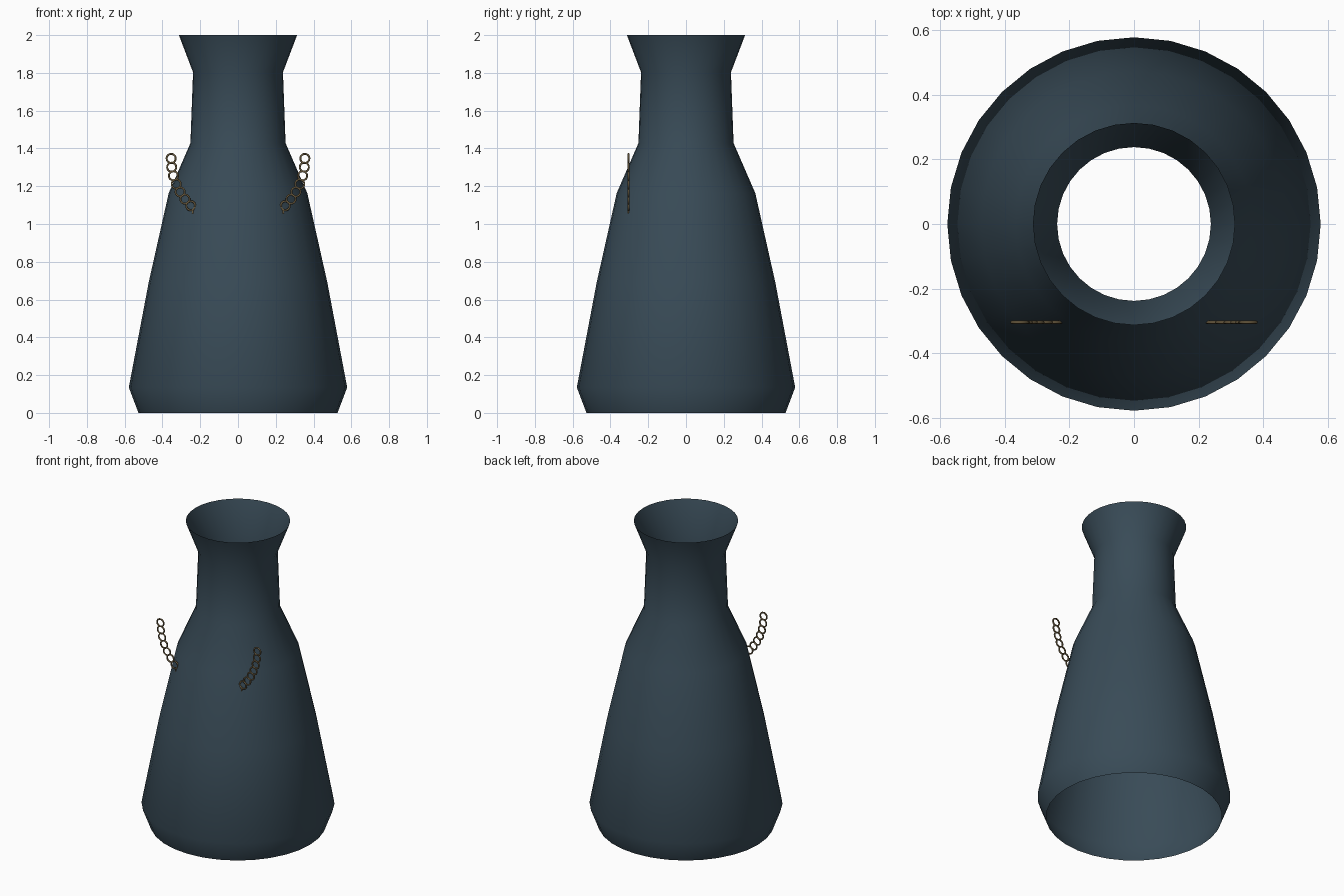
import bpy, bmesh
from math import sin, cos, pi

if "Cube" in bpy.data.objects:
    bpy.data.objects.remove(bpy.data.objects["Cube"])


def material(name, color):
    m = bpy.data.materials.new(name)
    m.diffuse_color = (*color, 1)
    m.use_nodes = True
    m.node_tree.nodes["Principled BSDF"].inputs["Base Color"].default_value = m.diffuse_color
    return m


cloth = material("dark_blue", (0.04, 0.07, 0.095))
brass = material("dull_brass", (0.16, 0.115, 0.055))

# Body: open shell turned from a profile of (radius, height)
SIDES = 32
PROFILE = [(0.527, 0), (0.578, 0.135), (0.473, 0.69), (0.367, 1.163),
           (0.252, 1.428), (0.238, 1.803), (0.313, 2.0)]
bm = bmesh.new()
rings = [[bm.verts.new((r * cos(2 * pi * i / SIDES), r * sin(2 * pi * i / SIDES), z))
          for i in range(SIDES)] for r, z in PROFILE]
for lower, upper in zip(rings, rings[1:]):
    for i in range(SIDES):
        j = (i + 1) % SIDES
        bm.faces.new((lower[i], lower[j], upper[j], upper[i])).smooth = True
mesh = bpy.data.meshes.new("body_shell")
bm.to_mesh(mesh)
bm.free()
body = bpy.data.objects.new("body_shell", mesh)
bpy.context.collection.objects.link(body)
mesh.materials.append(cloth)

# Chain: flat links hung along a half circle, the middle passing inside the body
LINKS = 25
RADIUS = 0.354
link_mesh = None
for k in range(LINKS):
    a = pi + pi * k / (LINKS - 1)
    loc = (RADIUS * cos(a), -0.304, 1.347 + RADIUS * sin(a))
    if link_mesh is None:
        bpy.ops.mesh.primitive_torus_add(location=loc, rotation=(pi / 2, 0, 0),
                                         major_radius=0.024, minor_radius=0.005,
                                         major_segments=24, minor_segments=8)
        link = bpy.context.object
        bpy.ops.object.shade_smooth()
        link_mesh = link.data
        link_mesh.materials.append(brass)
    else:
        link = bpy.data.objects.new("chain_link", link_mesh)
        link.location = loc
        link.rotation_euler = (pi / 2, 0, 0)
        bpy.context.collection.objects.link(link)
    link.name = f"chain_link_{k + 1:02d}"
